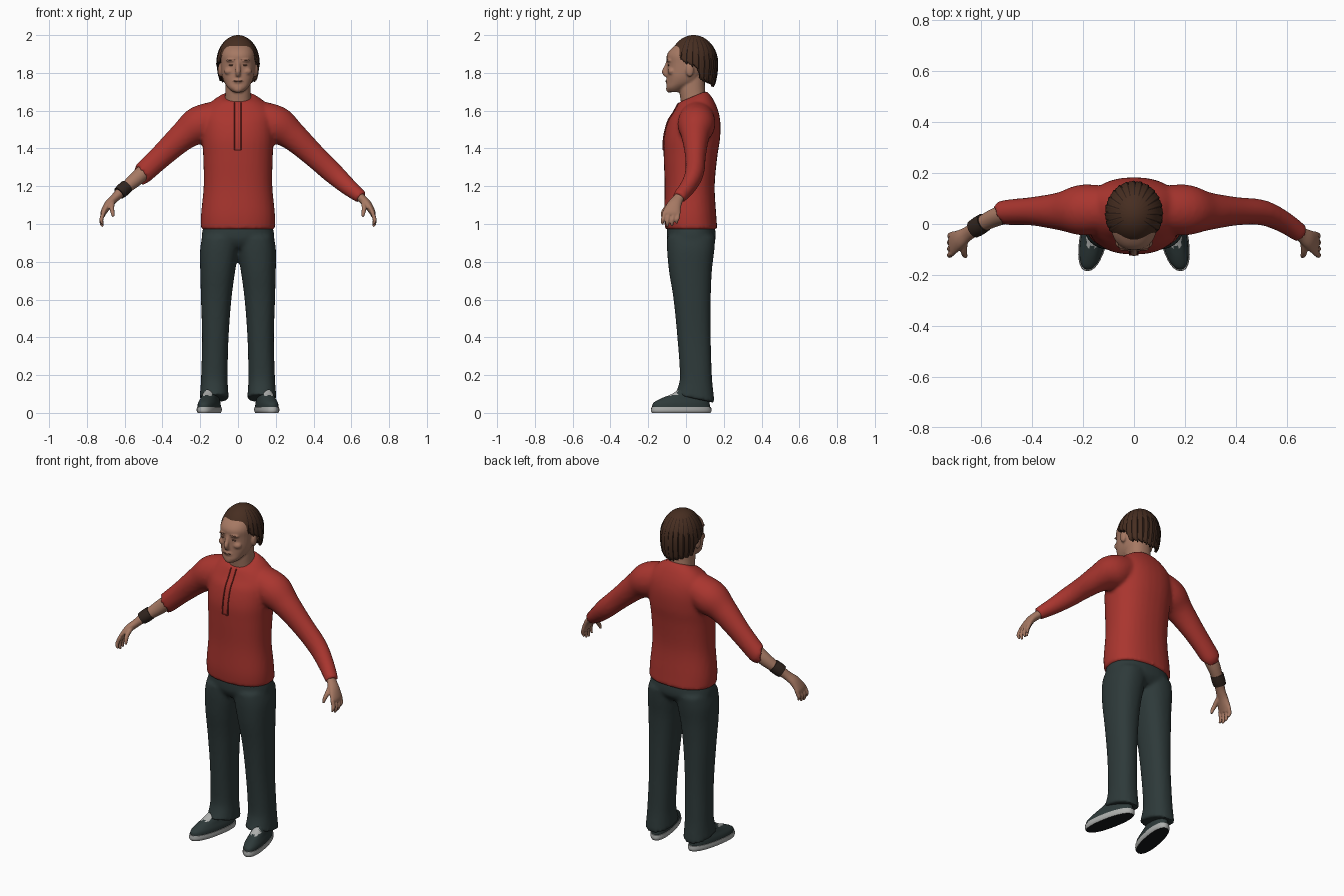
import bpy, bmesh, math
from mathutils import Vector

if "Cube" in bpy.data.objects:
    bpy.data.objects.remove(bpy.data.objects["Cube"])


def material(name, r, g, b):
    m = bpy.data.materials.new(name)
    m.use_nodes = True
    m.diffuse_color = (r, g, b, 1)
    bsdf = next(n for n in m.node_tree.nodes if n.type == 'BSDF_PRINCIPLED')
    bsdf.inputs["Base Color"].default_value = (r, g, b, 1)
    bsdf.inputs["Roughness"].default_value = 0.8
    return m


RED = material("red_cloth", .40, .036, .028)
SEAM = material("dark_red_seam", .2, .02, .016)
GREY = material("dark_trouser_cloth", .027, .042, .042)
SKIN = material("skin", .38, .19, .125)
FEATURE = material("brown_features", .19, .085, .055)
HAIR = material("brown_hair", .062, .027, .015)
STRAND = material("dark_hair_strand", .026, .012, .008)
WHITE = material("pale_rubber", .42, .43, .42)
SOLE = material("black_sole", .008, .009, .01)
BAND = material("dark_leather", .03, .018, .013)


# Shared helpers
def spline(pts, steps=5):
    """Smooth list of stations passing through the given ones."""
    out, n = [], len(pts)
    for i in range(n - 1):
        quad = [pts[max(i - 1, 0)], pts[i], pts[i + 1], pts[min(i + 2, n - 1)]]
        for k in range(steps):
            t = k / steps
            out.append([b + .5 * t * (c - a + t * (2 * a - 5 * b + 4 * c - d + t * (3 * (b - c) + d - a)))
                        for a, b, c, d in zip(*quad)])
    return out + [list(pts[-1])]


def circle(p, seg=32):
    for i in range(seg):
        a = math.tau * i / seg
        c, s = math.cos(a), math.sin(a)
        yield math.copysign(abs(c) ** (2 / p), c), math.copysign(abs(s) ** (2 / p), s)


def loft(bm, rings, side=1):
    rows = [[bm.verts.new((v[0] * side, v[1], v[2])) for v in r] for r in rings]
    n = len(rows[0])
    for a, b in zip(rows, rows[1:]):
        for i in range(n):
            bm.faces.new((a[i], a[(i + 1) % n], b[(i + 1) % n], b[i]))
    bm.faces.new(rows[0])
    bm.faces.new(rows[-1])


def column(bm, stations, side=1, p=2.3, shear=0):
    """Upright loft; a station is z, x0, x1, y0, y1, tilt."""
    rings = []
    for z, x0, x1, y0, y1, tilt in spline(stations):
        cx, cy, w, d = (x0 + x1) / 2, (y0 + y1) / 2, (x1 - x0) / 2, (y1 - y0) / 2
        rings.append([(cx + w * c + shear * (cy + d * s), cy + d * s, z + tilt * s) for c, s in circle(p)])
    loft(bm, rings, side)


def limb(bm, stations, side=1, seg=24):
    """Loft along a path; a station is x, y, z, thickness, breadth."""
    st = spline(stations)
    pos = [Vector(s[:3]) for s in st]
    rings = []
    for i, s in enumerate(st):
        t = (pos[min(i + 1, len(st) - 1)] - pos[max(i - 1, 0)]).normalized()
        u = t.cross(Vector((0, 1, 0))).normalized()
        v = u.cross(t)
        rings.append([pos[i] + u * c * s[3] + v * k * s[4] for c, k in circle(2, seg)])
    loft(bm, rings, side)


def ball(bm, centre, radii):
    made = bmesh.ops.create_uvsphere(bm, u_segments=16, v_segments=10, radius=1)
    for v in made["verts"]:
        v.co = Vector(centre) + Vector([a * b for a, b in zip(v.co, radii)])


def finish(name, bm, *mats, voxel=0, smooth=4, rule=None):
    bmesh.ops.recalc_face_normals(bm, faces=bm.faces)
    for f in bm.faces:
        f.smooth = True
        if rule:
            f.material_index = rule(f)
    me = bpy.data.meshes.new(name)
    bm.to_mesh(me)
    bm.free()
    for m in mats:
        me.materials.append(m)
    ob = bpy.data.objects.new(name, me)
    bpy.context.collection.objects.link(ob)
    if voxel:
        r = ob.modifiers.new("merge", 'REMESH')
        r.mode, r.voxel_size, r.use_smooth_shade = 'VOXEL', voxel, True
        s = ob.modifiers.new("soften", 'SMOOTH')
        s.factor, s.iterations = .5, smooth
    else:
        bpy.ops.object.select_all(action='DESELECT')
        ob.select_set(True)
        bpy.context.view_layer.objects.active = ob
        bpy.ops.object.shade_smooth_by_angle(angle=math.radians(50))
    return ob


# Shirt: torso with one long and one pushed-up sleeve
torso = [(.97, -.196, .196, -.11, .166, 0), (1.05, -.196, .196, -.116, .16, 0),
         (1.2, -.182, .182, -.113, .152, 0), (1.35, -.184, .184, -.118, .165, 0),
         (1.45, -.19, .19, -.118, .18, 0), (1.54, -.19, .19, -.097, .182, 0),
         (1.6, -.18, .18, -.067, .167, .01), (1.65, -.135, .135, -.045, .138, .02),
         (1.675, -.088, .088, -.036, .108, .03)]
arm = [(.07, .06, 1.58, .08, .085), (.2, .055, 1.527, .1, .1), (.29, .05, 1.465, .077, .075),
       (.4, .05, 1.365, .063, .056), (.5, .045, 1.272, .057, .05),
       (.58, .012, 1.2, .047, .043), (.655, -.038, 1.14, .035, .037)]
bm = bmesh.new()
column(bm, torso)
limb(bm, arm)
limb(bm, arm[:5] + [(.515, .04, 1.26, .054, .048)], -1)
finish("shirt", bm, RED, voxel=.011)

# Placket stitched down the chest
bm = bmesh.new()
front = [(s[0] - s[5], s[3]) for s in spline(torso, 8) if 1.38 < s[0] < 1.67]
for x in (-.018, .016):
    limb(bm, [(x, y - .001, z, .0025, .0035) for z, y in front], seg=8)
z, y = front[0]
limb(bm, [(-.018, y - .001, z, .003, .003), (.016, y - .001, z, .003, .003)], seg=8)
finish("placket_seam", bm, SEAM)

# Trousers
bm = bmesh.new()
for side in (1, -1):
    column(bm, [(.075, .048, .205, -.06, .152, -.022), (.12, .052, .2, -.045, .145, -.01),
                (.2, .055, .195, -.032, .137, 0), (.4, .05, .19, -.046, .131, 0),
                (.6, .035, .196, -.066, .131, 0), (.75, .015, .2, -.09, .137, 0),
                (.86, -.004, .201, -.1, .15, 0), (.93, -.01, .19, -.1, .155, 0)], side)
column(bm, [(.87, -.15, .15, -.07, .12, 0), (.92, -.192, .192, -.1, .157, 0), (1, -.18, .18, -.1, .15, 0)])
finish("trousers", bm, GREY, voxel=.011)

# Shoes
for side, name in ((1, "left"), (-1, "right")):
    bm = bmesh.new()
    column(bm, [(.02, .095, .2, -.178, .128, 0), (.05, .097, .198, -.175, .125, 0),
                (.075, .105, .19, -.135, .12, 0), (.1, .11, .185, -.075, .115, 0),
                (.13, .115, .18, -.03, .11, 0)], side, shear=-.19)
    finish(name + "_shoe", bm, GREY, WHITE,
           rule=lambda f: int(-.09 < f.calc_center_median().y < -.045 and f.normal.z > .3
                              and abs(abs(f.calc_center_median().x) - .162) < .025))
    bm = bmesh.new()
    column(bm, [(0, .097, .198, -.18, .13, 0), (.012, .091, .204, -.185, .135, 0),
                (.032, .092, .203, -.183, .133, 0)], side, shear=-.19)
    finish(name + "_shoe_sole", bm, WHITE, SOLE, rule=lambda f: int(f.normal.z < -.8))

# Hands with fingers; the right one carries a bare forearm
for side, name in ((1, "left"), (-1, "right")):
    bm = bmesh.new()
    limb(bm, [(.63, -.022, 1.16, .026, .028), (.655, -.04, 1.135, .023, .029), (.685, -.06, 1.105, .022, .037),
              (.71, -.075, 1.065, .017, .046), (.716, -.08, 1.045, .012, .044)], side)
    for i in range(4):
        y, drop = -.114 + .025 * i, (.012, 0, .004, .018)[i]
        limb(bm, [(.71, y, 1.065, .011, .011), (.722, y - .006, 1.03, .011, .011),
                  (.723, y - .01, 1.005 + drop, .01, .01), (.716, y - .01, .985 + drop, .006, .006)], side, 12)
    limb(bm, [(.665, -.07, 1.115, .014, .014), (.668, -.105, 1.085, .013, .013),
              (.664, -.122, 1.06, .011, .011), (.66, -.128, 1.038, .007, .007)], side, 12)
    if side < 0:
        limb(bm, [(.47, .047, 1.3, .042, .04), (.54, .028, 1.238, .039, .037),
                  (.61, -.008, 1.178, .029, .03), (.64, -.03, 1.15, .025, .028)], side)
    finish(name + "_hand", bm, SKIN, voxel=.0045, smooth=3)

# Wristband
bm = bmesh.new()
limb(bm, [(.588, .006, 1.2, .036, .037), (.61, -.008, 1.18, .037, .038), (.63, -.02, 1.163, .034, .036)], -1)
finish("wristband", bm, BAND)

# Head and neck
bm = bmesh.new()
column(bm, [(1.698, -.028, .028, -.092, -.03, 0), (1.72, -.052, .052, -.104, .0, 0),
            (1.75, -.073, .073, -.101, .06, 0), (1.79, -.086, .086, -.099, .09, 0),
            (1.85, -.092, .092, -.099, .13, 0), (1.89, -.092, .092, -.102, .135, 0),
            (1.92, -.084, .084, -.086, .125, 0), (1.95, -.068, .068, -.05, .105, 0),
            (1.98, -.03, .03, -.005, .065, 0)])
column(bm, [(1.6, -.075, .075, -.02, .112, .02), (1.66, -.069, .069, -.028, .106, .01),
            (1.72, -.067, .067, -.036, .1, 0), (1.79, -.066, .066, -.03, .1, 0)])
limb(bm, [(0, -.092, 1.868, .012, .011), (0, -.104, 1.835, .012, .01),
          (0, -.113, 1.808, .014, .015), (0, -.1, 1.79, .013, .018)], seg=16)
ball(bm, (0, -.093, 1.756), (.03, .016, .016))
ball(bm, (0, -.088, 1.715), (.028, .018, .02))
for side in (1, -1):
    ball(bm, (.033 * side, -.088, 1.866), (.03, .016, .009))
    ball(bm, (.046 * side, -.075, 1.808), (.028, .022, .02))
    ball(bm, (.094 * side, .02, 1.815), (.013, .022, .036))
finish("head", bm, SKIN, voxel=.006, smooth=3)

# Eyes, brows and mouth
bm = bmesh.new()
for side in (1, -1):
    ball(bm, (.035 * side, -.0925, 1.841), (.016, .004, .004))
    ball(bm, (.036 * side, -.099, 1.869), (.022, .005, .003))
ball(bm, (0, -.1045, 1.756), (.026, .005, .004))
finish("face_features", bm, FEATURE)

# Hair: combed cap with a hem that rises over the face and ears
HEM = [(0, 1.928), (42, 1.922), (62, 1.865), (85, 1.842), (100, 1.825), (108, 1.765), (180, 1.733)]


def hem(d):
    for (a, za), (b, zb) in zip(HEM, HEM[1:]):
        if d <= b:
            return za + (zb - za) * (d - a) / (b - a)


COLS, ROWS = 120, 22
bm = bmesh.new()
grid = []
for r in range(1, ROWS + 1):
    t = r / ROWS
    row = []
    for i in range(COLS):
        a = math.tau * i / COLS
        d = min(i, COLS - i) * 360 / COLS
        wave = (1, .4, -.3, .2, -1)[i % 5] if d > 55 else 0
        z = 2 - (2 - hem(d) - .009 * wave) * t * t
        up = (z - 1.85) / .15
        f = math.sqrt(max(1 - up * up, 0)) if up > 0 else 1 - .22 * up * up
        f *= 1 + .02 * wave * min(1, t * 1.5)
        row.append(bm.verts.new((.113 * f * math.sin(a), .04 - .128 * f * math.cos(a), z)))
    grid.append(row)
top = bm.verts.new((0, .04, 2))
for i in range(COLS):
    j = (i + 1) % COLS
    bm.faces.new((top, grid[0][i], grid[0][j]))
    for r in range(ROWS - 1):
        f = bm.faces.new((grid[r][i], grid[r + 1][i], grid[r + 1][j], grid[r][j]))
        f.material_index = int(i % 5 == 4 and r > 5 and 16 < i < COLS - 16)
hair = finish("hair", bm, HAIR, STRAND)
thick = hair.modifiers.new("thickness", 'SOLIDIFY')
thick.thickness, thick.offset = .014, -1
